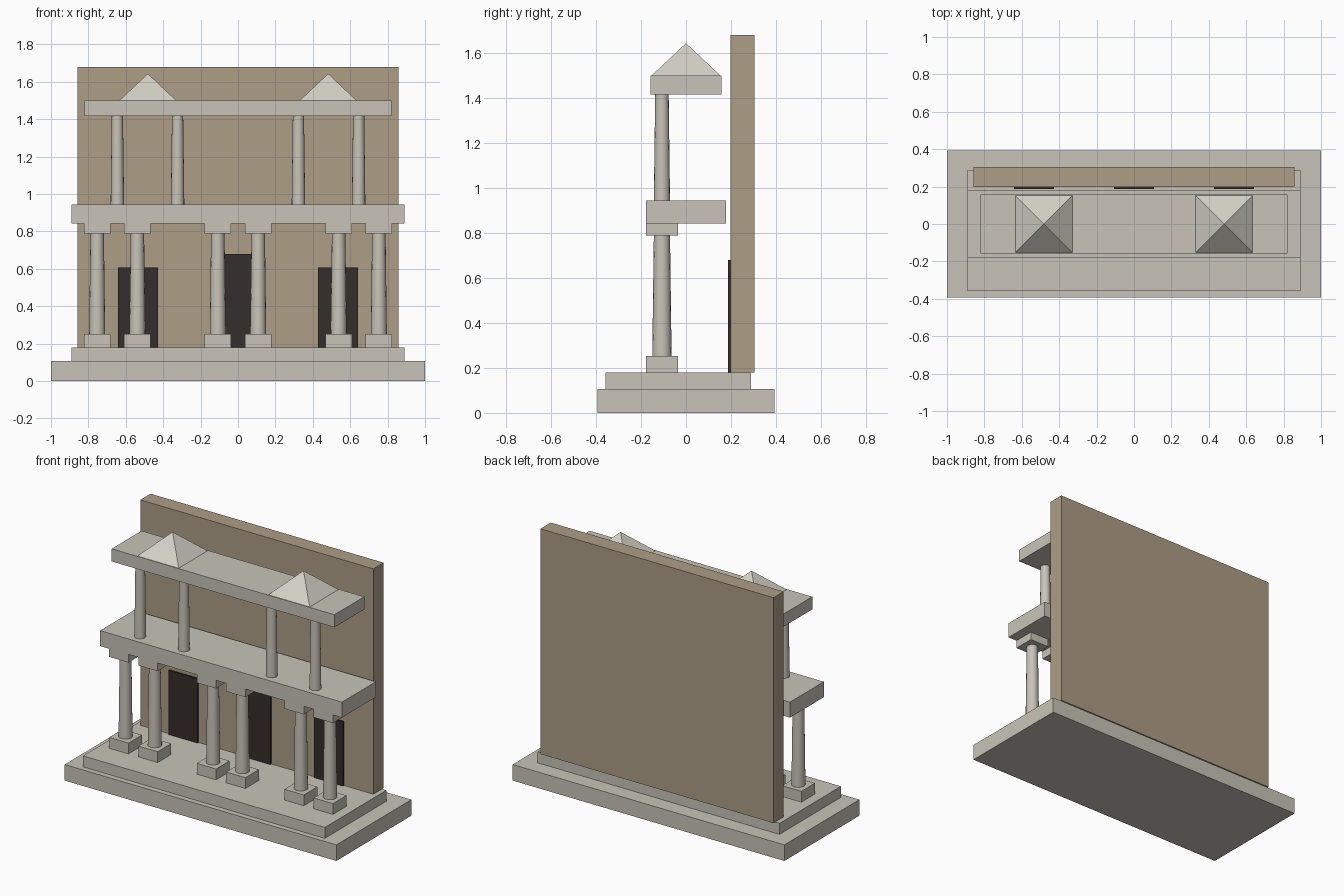
import bpy, math

if "Cube" in bpy.data.objects:
    bpy.data.objects.remove(bpy.data.objects["Cube"])


def material(name, rgb):
    m = bpy.data.materials.new(name)
    m.diffuse_color = (*rgb, 1)
    m.use_nodes = True
    m.node_tree.nodes["Principled BSDF"].inputs["Base Color"].default_value = m.diffuse_color
    return m


STONE = material("pale stone", (0.58, 0.55, 0.48))
ROOF = material("light stone", (0.66, 0.64, 0.57))
WALL = material("tan wall", (0.42, 0.34, 0.24))
DARK = material("dark opening", (0.035, 0.027, 0.024))


def finish(name, mat):
    ob = bpy.context.object
    ob.name = name
    ob.data.materials.append(mat)
    return ob


def box(name, x, y, z, mat=STONE):
    """Box from (min, max) ranges on each axis."""
    bpy.ops.mesh.primitive_cube_add(size=1, location=[sum(r) / 2 for r in (x, y, z)])
    bpy.context.object.scale = [r[1] - r[0] for r in (x, y, z)]
    bpy.ops.object.transform_apply(location=False, rotation=False, scale=True)
    return finish(name, mat)


def column(name, x, z0, z1, r0, r1):
    bpy.ops.mesh.primitive_cone_add(vertices=16, radius1=r0, radius2=r1, depth=z1 - z0,
                                    location=(x, COL_Y, (z0 + z1) / 2))
    bpy.ops.object.shade_smooth_by_angle(angle=math.radians(40))
    return finish(name, STONE)


COL_Y = -0.107
HALF_BLOCK = 0.071

# Stepped platform
box("lower_step", (-1, 1), (-0.394, 0.394), (0, 0.107))
box("upper_step", (-0.89, 0.89), (-0.358, 0.288), (0.107, 0.18))

# Back wall and doorways
box("back_wall", (-0.858, 0.858), (0.198, 0.305), (0.18, 1.68), WALL)
for name, x, top in (("left_door", -0.535, 0.608), ("middle_door", 0, 0.68),
                     ("right_door", 0.535, 0.608)):
    box(name, (x - 0.107, x + 0.107), (0.187, 0.2), (0.18, top), DARK)

# Lower storey: paired columns with square plinths and capitals
for i, x in enumerate((-0.753, -0.538, -0.108, 0.108, 0.538, 0.753)):
    bx = (x - HALF_BLOCK, x + HALF_BLOCK)
    by = (COL_Y - HALF_BLOCK, COL_Y + HALF_BLOCK)
    box(f"plinth_{i}", bx, by, (0.18, 0.252))
    column(f"lower_column_{i}", x, 0.252, 0.788, 0.043, 0.036)
    box(f"capital_{i}", bx, by, (0.788, 0.842))
box("lower_entablature", (-0.89, 0.89), (-0.178, 0.178), (0.842, 0.945))

# Upper storey
for i, x in enumerate((-0.645, -0.323, 0.323, 0.645)):
    column(f"upper_column_{i}", x, 0.945, 1.416, 0.036, 0.03)
box("upper_entablature", (-0.82, 0.82), (-0.157, 0.157), (1.416, 1.5))

# Pyramid roofs
for side, x in (("left", -0.482), ("right", 0.482)):
    bpy.ops.mesh.primitive_cone_add(vertices=4, radius1=0.152 * math.sqrt(2), radius2=0,
                                    depth=0.143, location=(x, 0, 1.5715),
                                    rotation=(0, 0, math.pi / 4))
    finish(f"{side}_pyramid_roof", ROOF)
